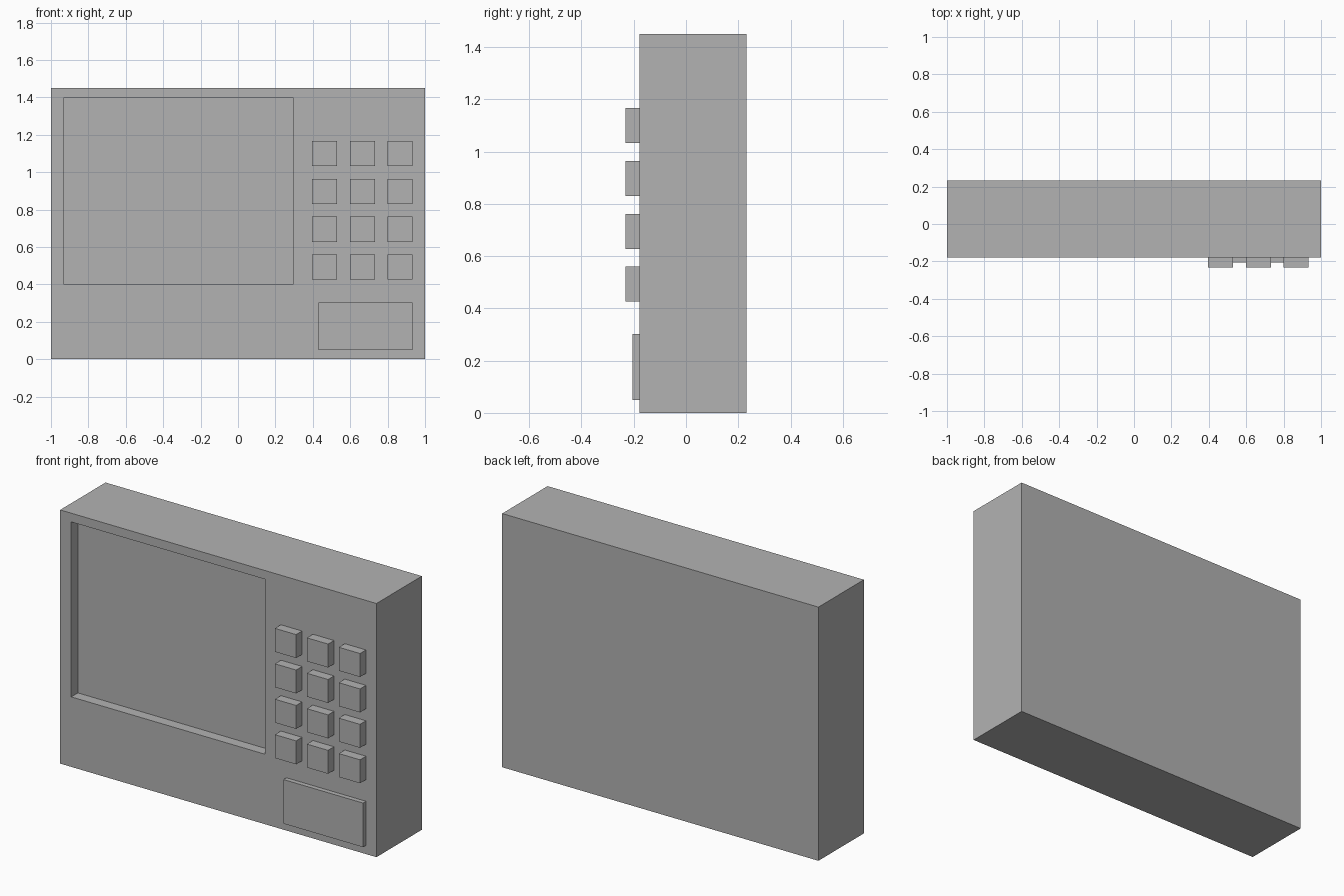
import bpy
import bmesh
from mathutils import Vector

cube = bpy.data.objects.get("Cube")
if cube:
    bpy.data.objects.remove(cube, do_unlink=True)

grey = bpy.data.materials.new("plain grey")
grey.use_nodes = True
colour = (0.448, 0.448, 0.448, 1)
grey.diffuse_color = colour
grey.node_tree.nodes["Principled BSDF"].inputs["Base Color"].default_value = colour

FRONT = -0.178
BACK = 0.232
EMBED = 0.01


def box(name, low, high):
    """Axis-aligned box between two corners."""
    low, high = Vector(low), Vector(high)
    mesh = bpy.data.meshes.new(name)
    bm = bmesh.new()
    bmesh.ops.create_cube(bm, size=1)
    bmesh.ops.scale(bm, vec=high - low, verts=bm.verts)
    bmesh.ops.translate(bm, vec=(low + high) / 2, verts=bm.verts)
    bm.to_mesh(mesh)
    bm.free()
    mesh.materials.append(grey)
    obj = bpy.data.objects.new(name, mesh)
    bpy.context.collection.objects.link(obj)
    return obj


# Casing with a recessed window in its front
casing = box("casing", (-1, FRONT, 0), (1, BACK, 1.45))
cutter = box("window_cutter", (-0.93, FRONT - 0.1, 0.4), (0.295, FRONT + 0.06, 1.4))
cutter.hide_render = True
cutter.hide_viewport = True
recess = casing.modifiers.new("window_recess", "BOOLEAN")
recess.operation = "DIFFERENCE"
recess.solver = "EXACT"
recess.object = cutter

# Keypad: four rows of three square buttons
half = 0.067
for row in range(4):
    for column in range(3):
        x = 0.463 + 0.202 * column
        z = 1.1 - 0.2025 * row
        box(f"button_{row + 1}_{column + 1}",
            (x - half, -BACK, z - half), (x + half, FRONT + EMBED, z + half))

# Wide door release plate below the keypad
box("door_release", (0.431, FRONT - 0.027, 0.05), (0.934, FRONT + EMBED, 0.302))
